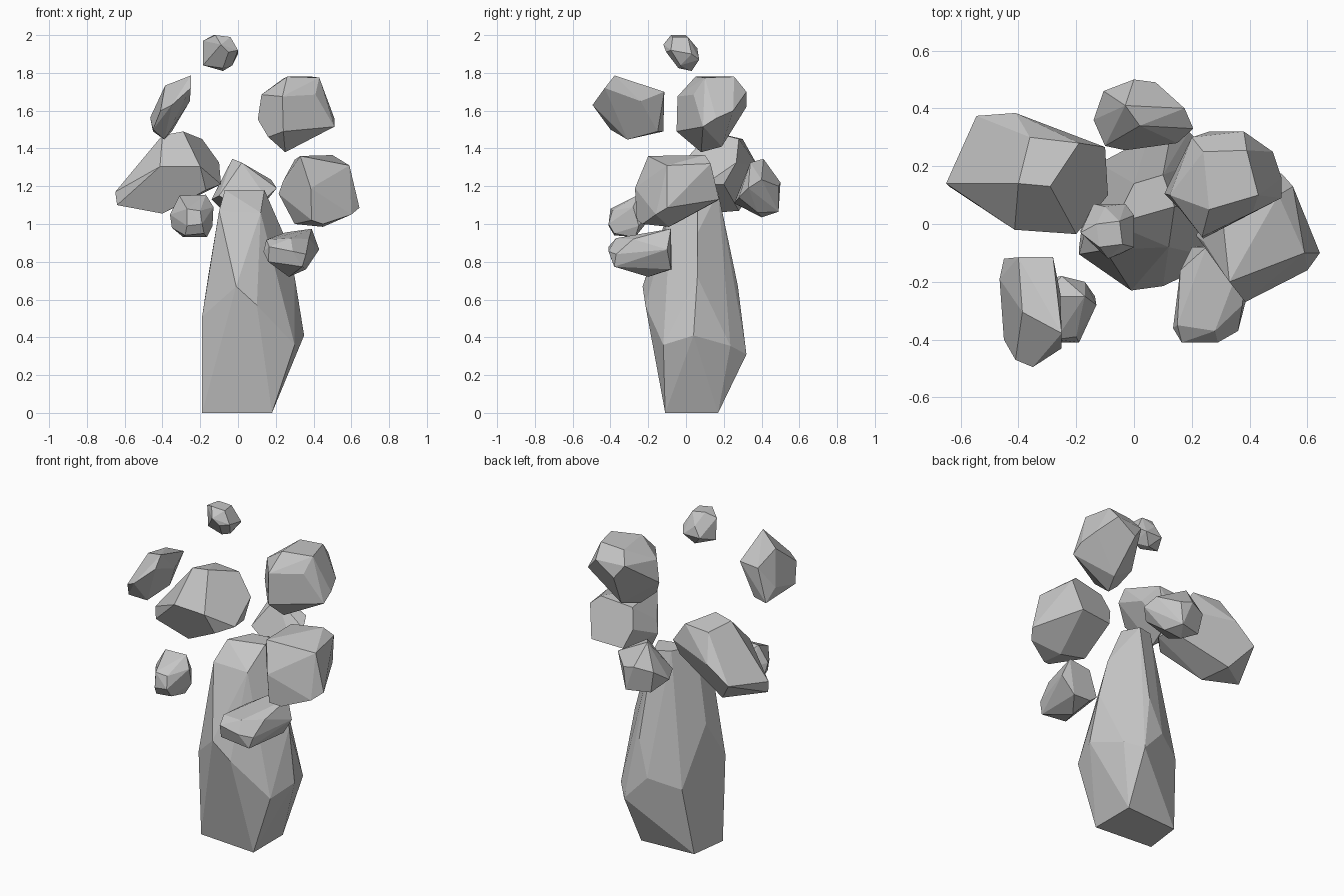
import bpy, bmesh, math

stone = bpy.data.materials.new("grey_stone")
stone.diffuse_color = (0.56, 0.56, 0.56, 1)


def rock(name, *corners):
    """Faceted stone: convex skin around a few corners, near-flat facets merged."""
    bm = bmesh.new()
    for c in corners:
        bm.verts.new(c)
    bmesh.ops.convex_hull(bm, input=bm.verts[:])
    loose = [v for v in bm.verts if not v.link_faces]
    bmesh.ops.delete(bm, geom=loose, context='VERTS')
    bmesh.ops.dissolve_limit(bm, angle_limit=math.radians(10),
                             verts=bm.verts[:], edges=bm.edges[:])
    bmesh.ops.recalc_face_normals(bm, faces=bm.faces[:])
    mesh = bpy.data.meshes.new(name)
    bm.to_mesh(mesh)
    bm.free()
    mesh.materials.append(stone)
    obj = bpy.data.objects.new(name, mesh)
    bpy.context.collection.objects.link(obj)
    return obj


# Tall standing stone: foot, belly, shoulders, crown
rock("standing_stone",
     (-.19, -.08, 0), (.18, -.11, 0), (.18, .17, 0), (-.16, .15, 0),
     (.30, -.12, .36), (.35, .04, .41), (.27, .235, .355), (.19, .32, .31),
     (.05, .30, .46), (-.12, .21, .40), (-.19, -.105, .51), (.10, -.215, .57),
     (-.01, -.23, .67), (.22, -.09, .68), (.30, .06, .72), (.12, .275, .67),
     (-.155, .03, .74), (.24, .06, .95), (-.10, -.09, 1.07), (.12, -.08, 1.06),
     (-.07, 0, 1.18), (.14, .06, 1.18), (.10, .17, 1.17), (0, .14, 1.18))

# Small stone floating at the top
rock("top_pebble",
     (-.13, .0, 2.0), (-.05, .01, 1.99), (-.04, -.07, 1.99), (-.12, -.08, 2.0),
     (-.185, -.03, 1.97), (-.185, -.02, 1.84), (0, .03, 1.90), (0, -.08, 1.92),
     (-.14, .07, 1.87), (-.03, .07, 1.87), (-.09, -.12, 1.95),
     (-.05, -.105, 1.91), (-.10, .06, 1.93), (-.03, -.03, 1.84),
     (-.15, 0, 1.83), (-.08, .03, 1.81), (-.08, -.04, 1.825))

# Thin shard, upper left
rock("left_shard",
     (-.386, -.305, 1.733), (-.25, -.378, 1.786), (-.28, -.115, 1.70),
     (-.40, -.115, 1.69), (-.465, -.19, 1.563), (-.45, -.12, 1.49),
     (-.45, -.40, 1.50), (-.39, -.31, 1.447), (-.35, -.495, 1.63),
     (-.41, -.47, 1.60), (-.25, -.43, 1.72), (-.255, -.24, 1.65),
     (-.35, -.15, 1.49))

# Chunky boulder, upper right
rock("upper_right_boulder",
     (.26, .05, 1.78), (.43, .10, 1.775), (.39, .255, 1.78), (.24, .25, 1.77),
     (.235, -.045, 1.675), (.24, -.05, 1.49), (.41, .04, 1.685),
     (.51, .09, 1.515), (.51, .16, 1.56), (.48, .25, 1.60), (.38, .32, 1.70),
     (.26, .32, 1.62), (.20, .30, 1.70), (.124, .10, 1.685),
     (.105, .105, 1.553), (.16, .05, 1.46), (.25, .08, 1.38), (.30, .19, 1.41))

# Large wedge-shaped boulder, left
rock("left_boulder",
     (-.65, .14, 1.17), (-.64, .13, 1.10), (-.545, .374, 1.20),
     (-.41, .384, 1.30), (-.36, .30, 1.45), (-.19, .28, 1.45),
     (-.29, .13, 1.49), (-.40, .14, 1.47), (-.413, -.02, 1.304),
     (-.20, -.035, 1.304), (-.40, .10, 1.055), (-.17, .02, 1.18),
     (-.09, .10, 1.21), (-.10, .266, 1.325), (-.10, .20, 1.21),
     (-.44, .28, 1.07))

# Blocky boulder, right
rock("right_boulder",
     (.33, -.20, 1.36), (.59, -.10, 1.31), (.50, .10, 1.365), (.55, .13, 1.32),
     (.30, .08, 1.34), (.24, -.06, 1.23), (.215, -.04, 1.16), (.385, -.27, 1.19),
     (.643, -.10, 1.086), (.60, -.16, 1.05), (.45, -.09, .985),
     (.45, -.23, 1.0), (.39, -.26, 1.02), (.30, -.06, 1.0), (.51, .175, 1.13),
     (.31, .16, 1.12), (.27, .12, 1.23))

# Stone behind the crown
rock("back_stone",
     (-.03, .41, 1.345), (.02, .34, 1.325), (.05, .38, 1.31), (0, .50, 1.22),
     (.075, .49, 1.20), (-.105, .46, 1.20), (-.14, .36, 1.13), (-.10, .27, 1.15),
     (-.03, .255, 1.11), (.15, .28, 1.14), (.205, .33, 1.19), (.175, .40, 1.235),
     (.06, .49, 1.065), (0, .40, 1.035), (.10, .38, 1.06), (-.08, .45, 1.07))

# Flat stone, front right
rock("front_right_stone",
     (.135, -.36, .853), (.15, -.35, .917), (.165, -.41, .88), (.29, -.41, .855),
     (.28, -.37, .925), (.39, -.08, .975), (.25, -.08, .955), (.16, -.16, .91),
     (.43, -.10, .865), (.375, -.28, .92), (.36, -.37, .84), (.34, -.38, .774),
     (.16, -.39, .80), (.36, -.08, .76), (.27, -.20, .72), (.20, -.08, .80),
     (.25, -.075, .76))

# Small stone, front left
rock("front_left_pebble",
     (-.36, -.27, 1.05), (-.35, -.25, .98), (-.31, -.25, 1.15),
     (-.17, -.25, 1.155), (-.13, -.28, 1.09), (-.135, -.25, .99),
     (-.165, -.27, .93), (-.29, -.27, .93), (-.27, -.40, 1.08),
     (-.20, -.39, 1.07), (-.19, -.41, 1.0), (-.27, -.41, .99),
     (-.25, -.18, 1.10), (-.17, -.20, 1.05), (-.30, -.19, 1.03),
     (-.28, -.38, .94), (-.18, -.38, .95))
